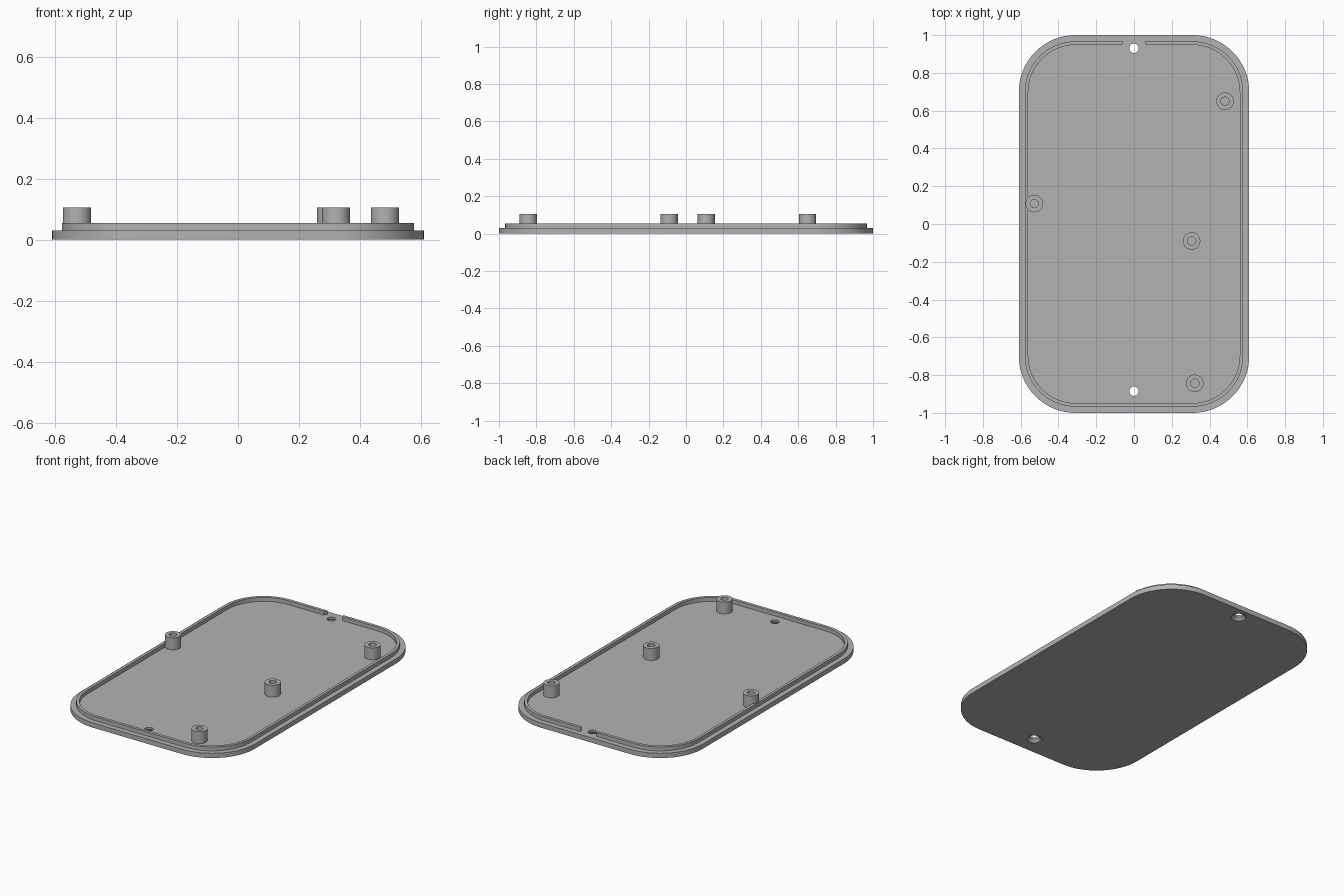
import bpy
import bmesh
from math import cos, sin, pi, radians

cube = bpy.data.objects.get("Cube")
if cube:
    bpy.data.objects.remove(cube, do_unlink=True)

grey = bpy.data.materials.new("plain grey")
grey.use_nodes = True
COLOUR = (0.45, 0.45, 0.45, 1)
grey.diffuse_color = COLOUR
grey.node_tree.nodes["Principled BSDF"].inputs["Base Color"].default_value = COLOUR

FLOOR, LIP_TOP, BOSS_TOP = 0.03, 0.055, 0.105
SCREWS = [(0, 0.93), (0, -0.885)]


def rounded_outline(hx, hy, r, steps=16):
    """Counter-clockwise rounded rectangle."""
    points = []
    for q, (sx, sy) in enumerate([(1, 1), (-1, 1), (-1, -1), (1, -1)]):
        for i in range(steps + 1):
            a = (q + i / steps) * pi / 2
            points.append((sx * (hx - r) + r * cos(a), sy * (hy - r) + r * sin(a)))
    return points


def circle(x, y, r, sides=48):
    return [(x + r * cos(2 * pi * i / sides), y + r * sin(2 * pi * i / sides))
            for i in range(sides)]


def loft(name, sections, ring=False):
    """Join (outline, z) sections; cap the ends, or close into a ring."""
    bm = bmesh.new()
    loops = [[bm.verts.new((x, y, z)) for x, y in pts] for pts, z in sections]
    pairs = list(zip(loops, loops[1:]))
    if ring:
        pairs.append((loops[-1], loops[0]))
    else:
        bm.faces.new(loops[0])
        bm.faces.new(loops[-1])
    for a, b in pairs:
        for i in range(len(a)):
            j = (i + 1) % len(a)
            bm.faces.new((a[i], a[j], b[j], b[i]))
    bmesh.ops.recalc_face_normals(bm, faces=bm.faces)
    mesh = bpy.data.meshes.new(name)
    bm.to_mesh(mesh)
    bm.free()
    mesh.materials.append(grey)
    ob = bpy.data.objects.new(name, mesh)
    bpy.context.collection.objects.link(ob)
    return ob


def select(ob):
    bpy.ops.object.select_all(action="DESELECT")
    ob.select_set(True)
    bpy.context.view_layer.objects.active = ob


def cut(ob, cutter):
    mod = ob.modifiers.new("cut", "BOOLEAN")
    mod.operation, mod.solver, mod.object = "DIFFERENCE", "EXACT", cutter
    select(ob)
    bpy.ops.object.modifier_apply(modifier=mod.name)
    bpy.data.objects.remove(cutter, do_unlink=True)


def tube(name, outer, inner, z0, z1):
    return loft(name, [(outer, z0), (outer, z1), (inner, z1), (inner, z0)], ring=True)


# Base plate and the raised lip
plate_edge = rounded_outline(0.61, 1.0, 0.30)
plate = loft("base_plate", [(plate_edge, 0), (plate_edge, FLOOR)])
lip = tube("locating_lip", rounded_outline(0.578, 0.967, 0.268),
           rounded_outline(0.56, 0.948, 0.25), FLOOR, LIP_TOP)

# Countersunk screw holes, with round clearance through the lip
for x, y in SCREWS:
    cut(plate, loft("hole_cutter", [(circle(x, y, 0.042), -0.01), (circle(x, y, 0.042), 0),
                                    (circle(x, y, 0.025), 0.017), (circle(x, y, 0.025), 0.05)]))
    cut(lip, loft("clearance_cutter", [(circle(x, y, 0.066), 0.01),
                                       (circle(x, y, 0.066), 0.08)]))

# Hollow mounting bosses
parts = [plate, lip]
for label, x, y in [("back_left", 0.482, 0.65), ("right", -0.528, 0.108),
                    ("middle", 0.305, -0.09), ("front_left", 0.322, -0.843)]:
    parts.append(tube(label + "_boss", circle(x, y, 0.046), circle(x, y, 0.022),
                      FLOOR, BOSS_TOP))

for ob in parts:
    select(ob)
    bpy.ops.object.shade_smooth_by_angle(angle=radians(30))
